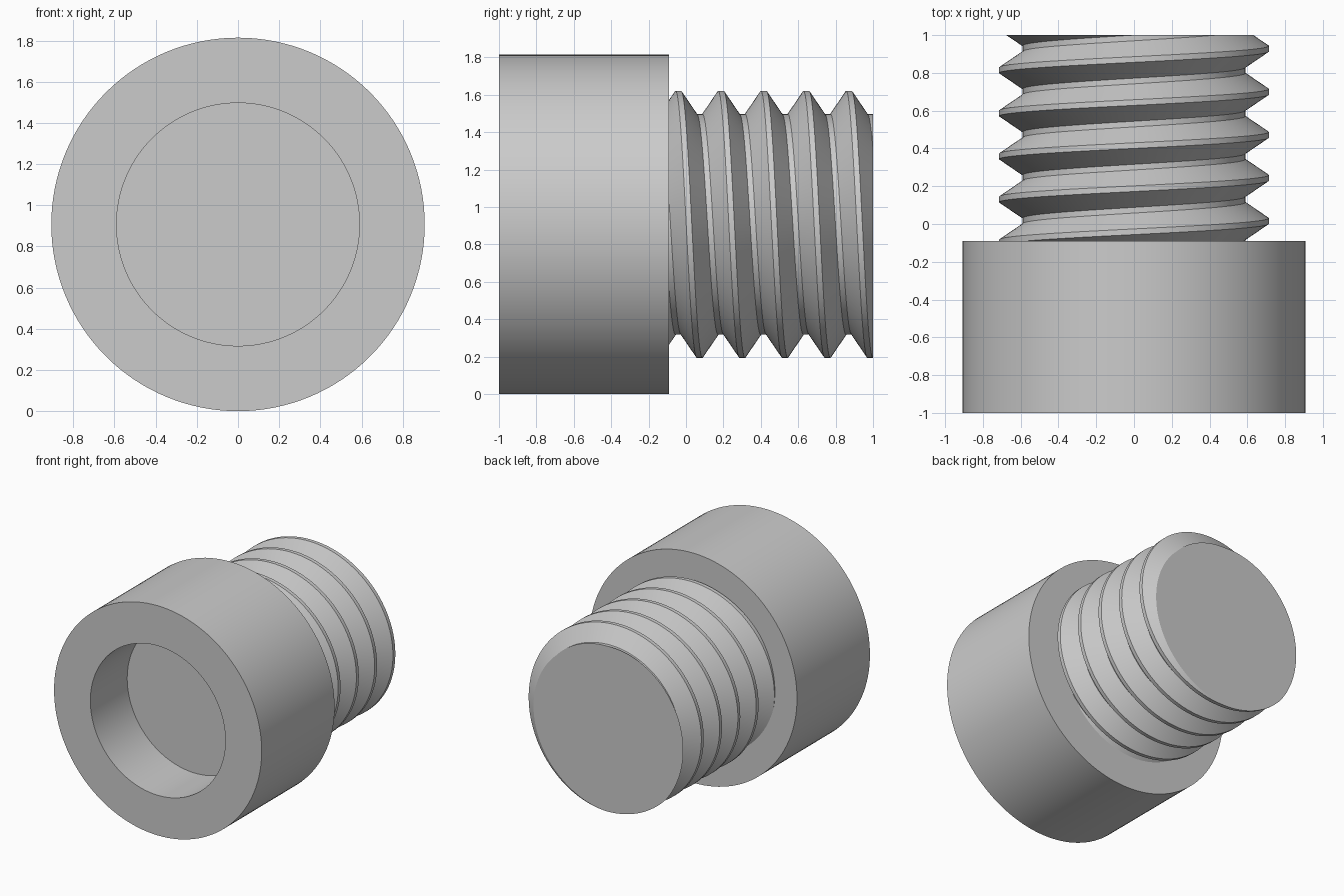
import bpy, bmesh, math
from mathutils import Vector, Matrix

cube = bpy.data.objects.get("Cube")
if cube:
    bpy.data.objects.remove(cube)

HEAD_R, ROOT_R, CREST_R = 0.907, 0.59, 0.714
FRONT, SHOULDER, TIP, FLOOR = -1.0, -0.09, 1.0, -0.54
PITCH, FLAT, CREST_Y = 0.228, 0.03, 0.244
SEGMENTS = 128

steel = bpy.data.materials.new("grey steel")
steel.use_nodes = True
grey = (0.6, 0.6, 0.6, 1)
steel.diffuse_color = grey
steel.node_tree.nodes["Principled BSDF"].inputs["Base Color"].default_value = grey


def finish(bm, name):
    bmesh.ops.recalc_face_normals(bm, faces=bm.faces)
    mesh = bpy.data.meshes.new(name)
    bm.to_mesh(mesh)
    bm.free()
    mesh.materials.append(steel)
    obj = bpy.data.objects.new(name, mesh)
    obj.location.z = HEAD_R
    bpy.context.collection.objects.link(obj)
    bpy.ops.object.select_all(action='DESELECT')
    obj.select_set(True)
    bpy.context.view_layer.objects.active = obj
    bpy.ops.object.shade_smooth_by_angle(angle=math.radians(30))


# Head with round socket, turned around the y axis
bm = bmesh.new()
profile = [(0, FLOOR), (ROOT_R, FLOOR), (ROOT_R, FRONT),
           (HEAD_R, FRONT), (HEAD_R, SHOULDER), (0, SHOULDER)]
verts = [bm.verts.new((r, y, 0)) for r, y in profile]
edges = [bm.edges.new(pair) for pair in zip(verts, verts[1:])]
bmesh.ops.spin(bm, geom=verts + edges, cent=(0, 0, 0), axis=(0, 1, 0),
               angle=math.tau, steps=SEGMENTS)
bmesh.ops.remove_doubles(bm, verts=bm.verts, dist=1e-4)
finish(bm, "socket_head")

# Threaded shank: one tooth repeated along a helix
bm = bmesh.new()
half = FLAT / 2
tooth = [(CREST_R, -half), (CREST_R, half),
         (ROOT_R, PITCH / 2 - half), (ROOT_R, PITCH / 2 + half)]
columns = []
for i in range(SEGMENTS + 1):
    a = math.tau * i / SEGMENTS
    shift = CREST_Y - PITCH * i / SEGMENTS
    columns.append([bm.verts.new((r * math.cos(a), y + shift + k * PITCH, r * math.sin(a)))
                    for k in range(-3, 7) for r, y in tooth])
for left, right in zip(columns, columns[1:]):
    for j in range(len(left) - 1):
        bm.faces.new((left[j], left[j + 1], right[j + 1], right[j]))
bmesh.ops.remove_doubles(bm, verts=bm.verts, dist=1e-4)

# Trim both ends square and cap them
for y, direction in ((TIP, 1), (SHOULDER - 0.1, -1)):
    cut = bmesh.ops.bisect_plane(bm, geom=bm.verts[:] + bm.edges[:] + bm.faces[:],
                                 dist=1e-6, plane_co=(0, y, 0),
                                 plane_no=(0, direction, 0), clear_outer=True)
    rim = [e for e in cut["geom_cut"] if isinstance(e, bmesh.types.BMEdge)]
    bmesh.ops.holes_fill(bm, edges=rim, sides=0)
finish(bm, "threaded_shank")
